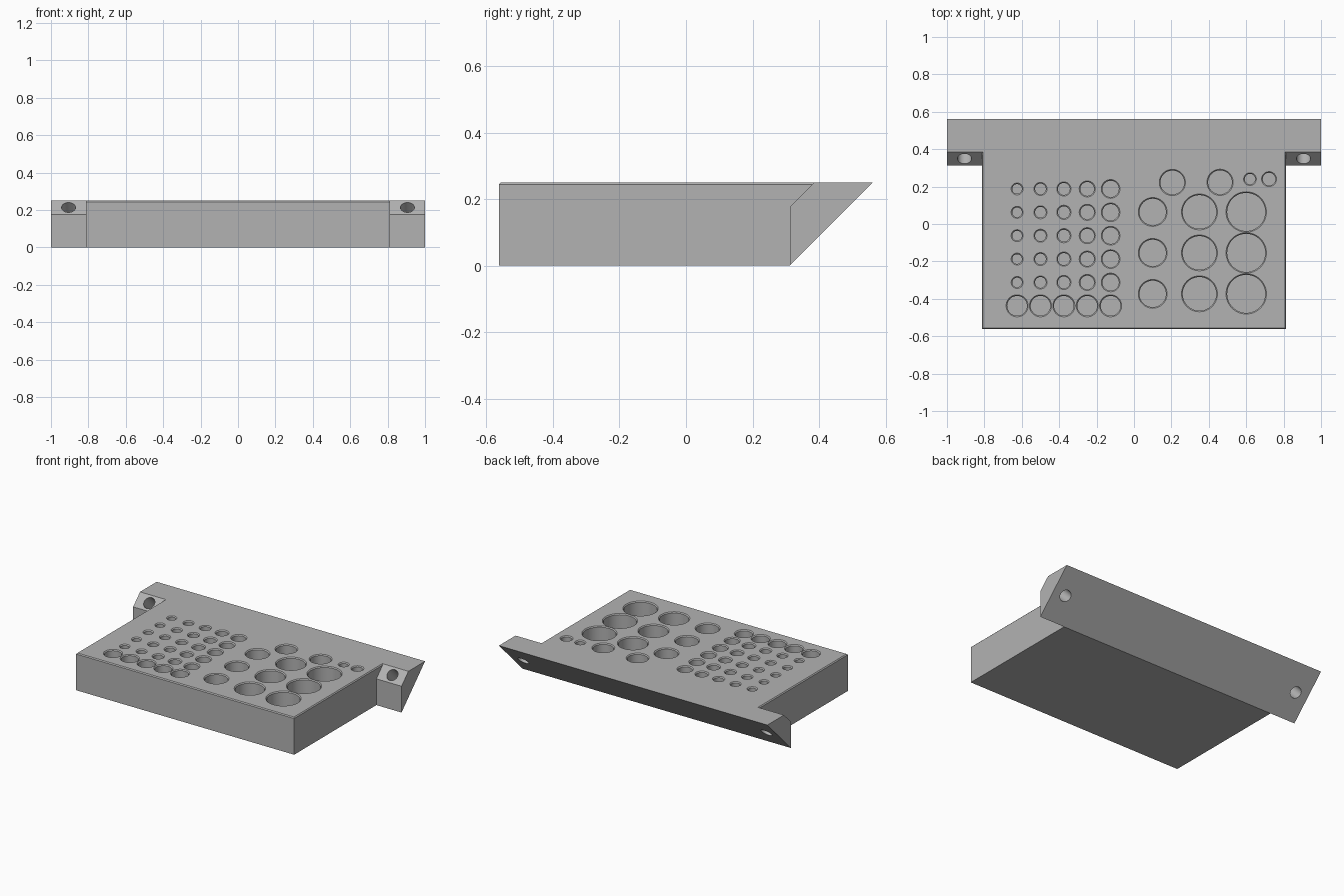
import bpy, bmesh, math
from mathutils import Matrix, Vector

old = bpy.data.objects.get("Cube")
if old:
    bpy.data.objects.remove(old, do_unlink=True)

TOP, FRONT, FOOT, BACK = 0.25, -0.5625, 0.3125, 0.5625
EAR = 0.177                      # height of the vertical ear face
EAR_Y = FOOT + TOP - EAR         # where the ear slope meets the top
HALF = 0.8125                    # half width of the block
RIM = 0.00625                    # chamfer size

grey = bpy.data.materials.new("plain_grey")
grey.use_nodes = True
grey.diffuse_color = (0.45, 0.45, 0.45, 1)
grey.node_tree.nodes["Principled BSDF"].inputs["Base Color"].default_value = (0.45, 0.45, 0.45, 1)


def to_object(name, bm):
    bmesh.ops.recalc_face_normals(bm, faces=bm.faces)
    mesh = bpy.data.meshes.new(name)
    bm.to_mesh(mesh)
    bm.free()
    mesh.materials.append(grey)
    obj = bpy.data.objects.new(name, mesh)
    bpy.context.collection.objects.link(obj)
    return obj


def prism(profile, stations):
    """Side profile (y, z) swept through the given x stations."""
    bm = bmesh.new()
    rings = [[bm.verts.new((x, y, z)) for y, z in profile] for x in stations]
    n = len(profile)
    for a, b in zip(rings, rings[1:]):
        for i in range(n):
            j = (i + 1) % n
            bm.faces.new((a[i], a[j], b[j], b[i]))
    bm.faces.new(rings[0])
    bm.faces.new(rings[-1])
    return bm


def add_lathe(bm, profile, matrix, sides=48):
    """Closed round solid from (radius, height) pairs."""
    rings = []
    for r, h in profile:
        rings.append([bm.verts.new(matrix @ Vector((
            r * math.cos(math.tau * i / sides), r * math.sin(math.tau * i / sides), h)))
            for i in range(sides)])
    for a, b in zip(rings, rings[1:]):
        for i in range(sides):
            j = (i + 1) % sides
            bm.faces.new((a[i], a[j], b[j], b[i]))
    bm.faces.new(rings[0][::-1])
    bm.faces.new(rings[-1])


def cut_and_open(obj, cutter, is_hidden):
    """Cut the holes, then drop the contact faces between the two parts."""
    cutter.hide_render = True
    mod = obj.modifiers.new("holes", 'BOOLEAN')
    mod.operation, mod.solver, mod.object = 'DIFFERENCE', 'EXACT', cutter
    bpy.ops.object.select_all(action='DESELECT')
    bpy.context.view_layer.objects.active = obj
    obj.select_set(True)
    bpy.ops.object.modifier_apply(modifier=mod.name)
    bpy.data.objects.remove(cutter, do_unlink=True)
    bm = bmesh.new()
    bm.from_mesh(obj.data)
    hidden = [f for f in bm.faces if is_hidden(f.normal, f.calc_center_median())]
    bmesh.ops.delete(bm, geom=hidden, context='FACES')
    bm.to_mesh(obj.data)
    bm.free()
    bpy.ops.object.shade_smooth_by_angle(angle=math.radians(30))


# Holder block with a chamfered top edge on the front and sides
bm = prism([(FRONT, 0), (FOOT, 0), (FOOT, EAR), (EAR_Y, TOP), (FRONT, TOP)], [-HALF, HALF])
rim_edges = [e for e in bm.edges
             if all(abs(v.co.z - TOP) < 1e-4 for v in e.verts)
             and not all(v.co.y > 0 for v in e.verts)]
bmesh.ops.bevel(bm, geom=rim_edges, offset=RIM, segments=1, affect='EDGES')
block = to_object("holder_block", bm)

# Round pockets: (x, y, rim radius)
pockets = []
for col, radius in enumerate((0.032, 0.035, 0.038, 0.043, 0.05)):
    x = -0.625 + 0.125 * col
    pockets += [(x, 0.1875 - 0.125 * row, radius) for row in range(5)]
    pockets.append((x, -0.4375, 0.059))
for x, radius in ((0.1, 0.077), (0.35, 0.096), (0.6, 0.108)):
    pockets += [(x, 0.0645 - 0.219 * row, radius) for row in range(3)]
pockets += [(0.205, 0.222, 0.07), (0.46, 0.223, 0.07), (0.62, 0.24, 0.034), (0.722, 0.24, 0.04)]

bm = bmesh.new()
for x, y, r in pockets:
    shape = [(r - RIM, 0.0625), (r - RIM, TOP - RIM), (r, TOP), (r, TOP + 0.05)]
    add_lathe(bm, shape, Matrix.Translation((x, y, 0)))
cut_and_open(block, to_object("pocket_cutter", bm),
             lambda n, c: c.y > FOOT - 0.001 and n.y > 0.5)

# Slanted mounting bar with an ear at each end
INNER = HALF - 2 * RIM
bm = prism([(FOOT, 0), (BACK, TOP), (EAR_Y, TOP), (FOOT, EAR)], [-1, -INNER, INNER, 1])
bar = to_object("mounting_bar", bm)

# Screw holes square to the slanted faces
bm = bmesh.new()
for side in (-1, 1):
    place = Matrix.Translation((side * 0.906, 0.4375, 0.125)) @ Matrix.Rotation(math.radians(45), 4, 'X')
    add_lathe(bm, [(0.0375, -0.1), (0.0375, 0.25)], place, 32)
cut_and_open(bar, to_object("screw_hole_cutter", bm),
             lambda n, c: abs(c.x) < INNER and n.y < -0.5)
